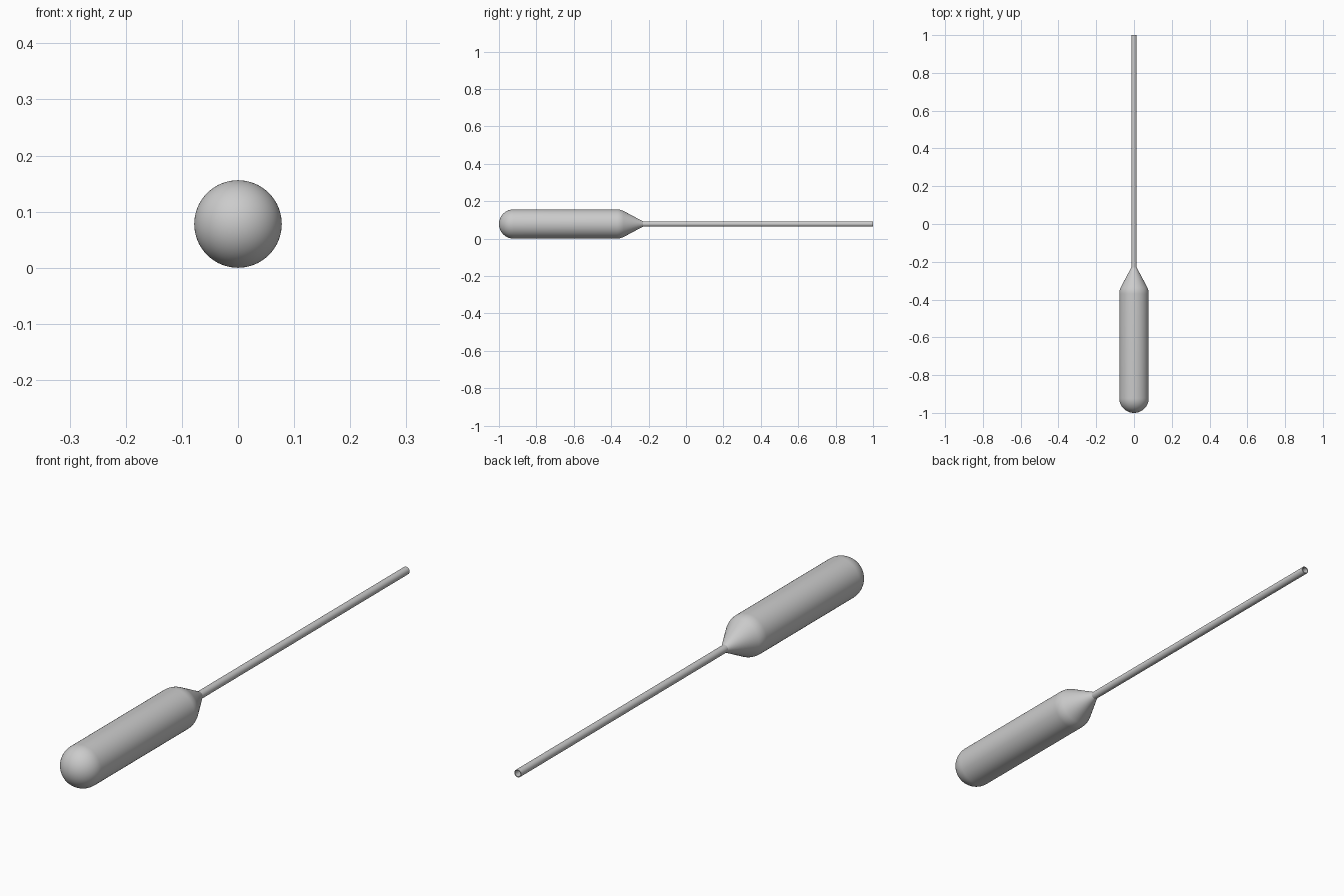
import bpy, bmesh, math

if "Cube" in bpy.data.objects:
    bpy.data.objects.remove(bpy.data.objects["Cube"])

R = 0.078      # bulb radius
TUBE = 0.0143  # stem radius
WALL = 0.003

# Outer profile (y, radius): domed end, bulb, filleted shoulder, cone, stem
profile = []
for i in range(17):
    a = math.radians(90 * i / 16)
    profile.append((-1 + R * (1 - math.cos(a)), R * math.sin(a)))
F, SLOPE = 0.08, 27
for i in range(7):
    a = math.radians(SLOPE * i / 6)
    profile.append((-0.37 + F * math.sin(a), R - F * (1 - math.cos(a))))
profile += [(-0.23, TUBE), (1.0, TUBE)]

# Inner wall, running back from the open tip into the hollow bulb
inner = [(y, r - WALL) for y, r in reversed(profile[1:])]
inner.append((-1 + WALL, 0))
profile += inner

# Revolve around the long axis
bm = bmesh.new()
verts = [bm.verts.new((r, y, R)) for y, r in profile]
edges = [bm.edges.new(pair) for pair in zip(verts, verts[1:])]
bmesh.ops.spin(bm, geom=verts + edges, cent=(0, 0, R), axis=(0, 1, 0),
               angle=math.tau, steps=64, use_merge=False)
bmesh.ops.remove_doubles(bm, verts=bm.verts, dist=1e-5)
bmesh.ops.recalc_face_normals(bm, faces=bm.faces)

mesh = bpy.data.meshes.new("dropper_pipette")
bm.to_mesh(mesh)
bm.free()
pipette = bpy.data.objects.new("dropper_pipette", mesh)
bpy.context.collection.objects.link(pipette)
bpy.context.view_layer.objects.active = pipette
pipette.select_set(True)
bpy.ops.object.shade_smooth_by_angle(angle=math.radians(25))
